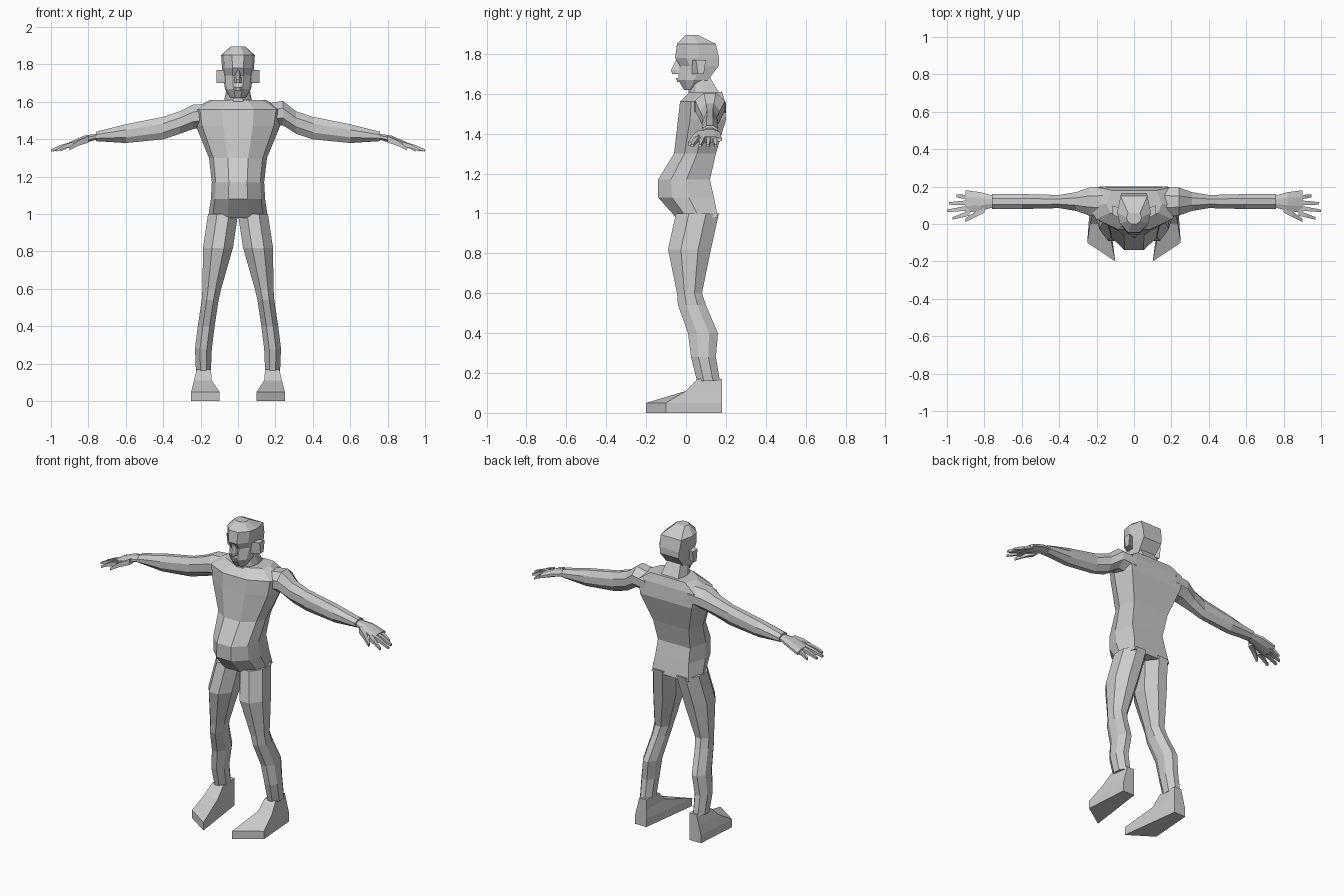
import bpy
import bmesh
from mathutils import Vector

default_cube = bpy.data.objects.get("Cube")
if default_cube:
    bpy.data.objects.remove(default_cube, do_unlink=True)

# Single clay colour
clay = bpy.data.materials.new("light_grey")
clay.use_nodes = True
grey = (0.6, 0.6, 0.6, 1)
clay.diffuse_color = grey
clay.node_tree.nodes["Principled BSDF"].inputs["Base Color"].default_value = grey


def loft(name, rings, side=1):
    """Skin a list of equal-length rings with quads and cap both ends."""
    bm = bmesh.new()
    loops = [[bm.verts.new((side * x, y, z)) for x, y, z in ring] for ring in rings]
    count = len(loops[0])
    for lower, upper in zip(loops, loops[1:]):
        for i in range(count):
            j = (i + 1) % count
            bm.faces.new((lower[i], lower[j], upper[j], upper[i]))
    bm.faces.new(loops[0][::-1])
    bm.faces.new(loops[-1])
    bmesh.ops.recalc_face_normals(bm, faces=bm.faces)
    mesh = bpy.data.meshes.new(name)
    bm.to_mesh(mesh)
    bm.free()
    mesh.materials.append(clay)
    obj = bpy.data.objects.new(name, mesh)
    bpy.context.collection.objects.link(obj)


def body_ring(z, width, front, back):
    """Symmetric outline: flat front panel, bevelled corner, flank, flat back."""
    depth = back - front
    half = [(0.35 * width, front), (0.85 * width, front + depth / 4),
            (width, front + depth * 0.55), (0.8 * width, back)]
    mirror = [(-x, y) for x, y in reversed(half)]
    return [(x, y, z) for x, y in half + mirror]


def octagon(centre_a, half_a, centre_b, half_b):
    """Rectangle with its four corners cut off."""
    signs = ((-1, -1), (1, -1), (1, 1), (-1, 1))
    outline = []
    for i, (a, b) in enumerate(signs):
        cuts = ((1, 0.4), (0.4, 1)) if i % 2 == 0 else ((0.4, 1), (1, 0.4))
        outline += [(centre_a + a * u * half_a, centre_b + b * v * half_b)
                    for u, v in cuts]
    return outline


def leg_ring(z, half, front, back):
    """Leg section; the legs spread evenly towards the ankles."""
    spread = min(0.23 - 0.15 * z, 0.185)
    middle, depth = (front + back) / 2, (back - front) / 2
    return [(x, y, z) for x, y in octagon(spread, half, middle, depth)]


def arm_ring(x, height, thickness, breadth):
    """Arm section around a straight line seen from above."""
    return [(x, y, z) for y, z in octagon(0.12, breadth, height, thickness)]


def foot_ring(z, inner, outer, inner_toe, outer_toe):
    """Four-cornered section with a diagonal toe edge and a straight heel."""
    return [(inner, inner_toe, z), (outer, outer_toe, z),
            (outer - 0.02, 0.18, z), (max(inner, 0.15), 0.18, z)]


def finger(name, root, tip, width, side):
    """Tapered four-sided finger, arched slightly at the knuckle."""
    root, tip = Vector(root), Vector(tip)
    knuckle = (root + tip) / 2 + Vector((0, 0, width / 3))
    rings = []
    for centre, scale in ((root, 1), (knuckle, 0.8), (tip, 0.5)):
        r = width * scale
        rings.append([centre + Vector((0, y, z))
                      for y, z in ((-r, -r), (r, -r), (r, r), (-r, r))])
    loft(name, rings, side)


# Torso: hips, belt, belly, waist, ribs, chest, shoulders, collar
loft("torso", [body_ring(*row) for row in (
    (0.98, 0.16, -0.05, 0.16),
    (1.08, 0.145, -0.14, 0.14),
    (1.17, 0.14, -0.14, 0.12),
    (1.3, 0.155, -0.06, 0.15),
    (1.47, 0.225, -0.04, 0.2),
    (1.56, 0.24, -0.03, 0.195),
    (1.61, 0.15, 0.02, 0.18),
)])

# Neck leaning forward into the skull
loft("neck", [body_ring(*row) for row in (
    (1.58, 0.08, 0.01, 0.18),
    (1.7, 0.055, 0.02, 0.11),
)])

# Head: chin, jaw, cheeks, brow, forehead, crown
loft("head", [body_ring(*row) for row in (
    (1.62, 0.04, -0.01, 0.04),
    (1.67, 0.07, -0.04, 0.11),
    (1.74, 0.08, -0.03, 0.165),
    (1.78, 0.085, -0.055, 0.165),
    (1.85, 0.09, -0.045, 0.15),
    (1.895, 0.04, 0, 0.06),
)])

# Nose wedge and lips
loft("nose", [body_ring(*row) for row in (
    (1.7, 0.02, -0.07, 0),
    (1.72, 0.02, -0.075, 0),
    (1.77, 0.01, -0.05, 0),
)])
loft("lips", [body_ring(*row) for row in (
    (1.66, 0.03, -0.045, 0),
    (1.68, 0.03, -0.05, 0),
)])

for label, side in (("left", 1), ("right", -1)):
    # Ear flaring out from the side of the head
    loft(label + "_ear", [
        [(x, y + lean, 1.7), (x, y + 0.04, 1.7), (x, y + 0.05, 1.77), (x, y, 1.77)]
        for x, y, lean in ((0.07, 0.03, 0), (0.115, 0.05, 0.01))], side)

    # Arm from shoulder to wrist, the left shoulder being raised
    shoulder = 1.54 if side > 0 else 1.52
    loft(label + "_arm", [arm_ring(*row) for row in (
        (0.15, 1.53, 0.06, 0.08),
        (0.24, shoulder, 0.065, 0.075),
        (0.31, 1.49, 0.06, 0.05),
        (0.4, 1.46, 0.06, 0.035),
        (0.6, 1.43, 0.05, 0.04),
        (0.76, 1.415, 0.025, 0.04),
    )], side)

    # Palm bending downwards
    loft(label + "_palm", [arm_ring(*row) for row in (
        (0.75, 1.415, 0.015, 0.03),
        (0.82, 1.4, 0.02, 0.05),
        (0.9, 1.37, 0.015, 0.06),
    )], side)

    # Four fanned fingers and a thumb
    reach = {"index": 0.97, "middle": 1, "ring": 0.99, "little": 0.95}
    for i, (title, length) in enumerate(reach.items()):
        fan = i - 1.5
        finger(f"{label}_{title}_finger", (0.88, 0.1 + fan * 0.028, 1.375),
               (length, 0.09 + fan * 0.04, 1.34), 0.013, side)
    finger(label + "_thumb", (0.8, 0.08, 1.4), (0.9, 0.02, 1.35), 0.018, side)

    # Leg: hip, thigh, knee, shin top, calf, shin, ankle
    loft(label + "_leg", [leg_ring(*row) for row in (
        (1, 0.08, -0.05, 0.165),
        (0.82, 0.08, -0.09, 0.125),
        (0.6, 0.05, -0.045, 0.08),
        (0.54, 0.045, -0.04, 0.1),
        (0.4, 0.045, 0.01, 0.16),
        (0.28, 0.045, 0.025, 0.15),
        (0.16, 0.04, 0.055, 0.17),
    )], side)

    # Foot: sole, rim, instep, ankle
    loft(label + "_foot", [foot_ring(*row) for row in (
        (0, 0.1, 0.25, -0.2, -0.1),
        (0.05, 0.1, 0.25, -0.2, -0.1),
        (0.11, 0.14, 0.235, 0, 0),
        (0.17, 0.145, 0.22, 0.06, 0.06),
    )], side)
